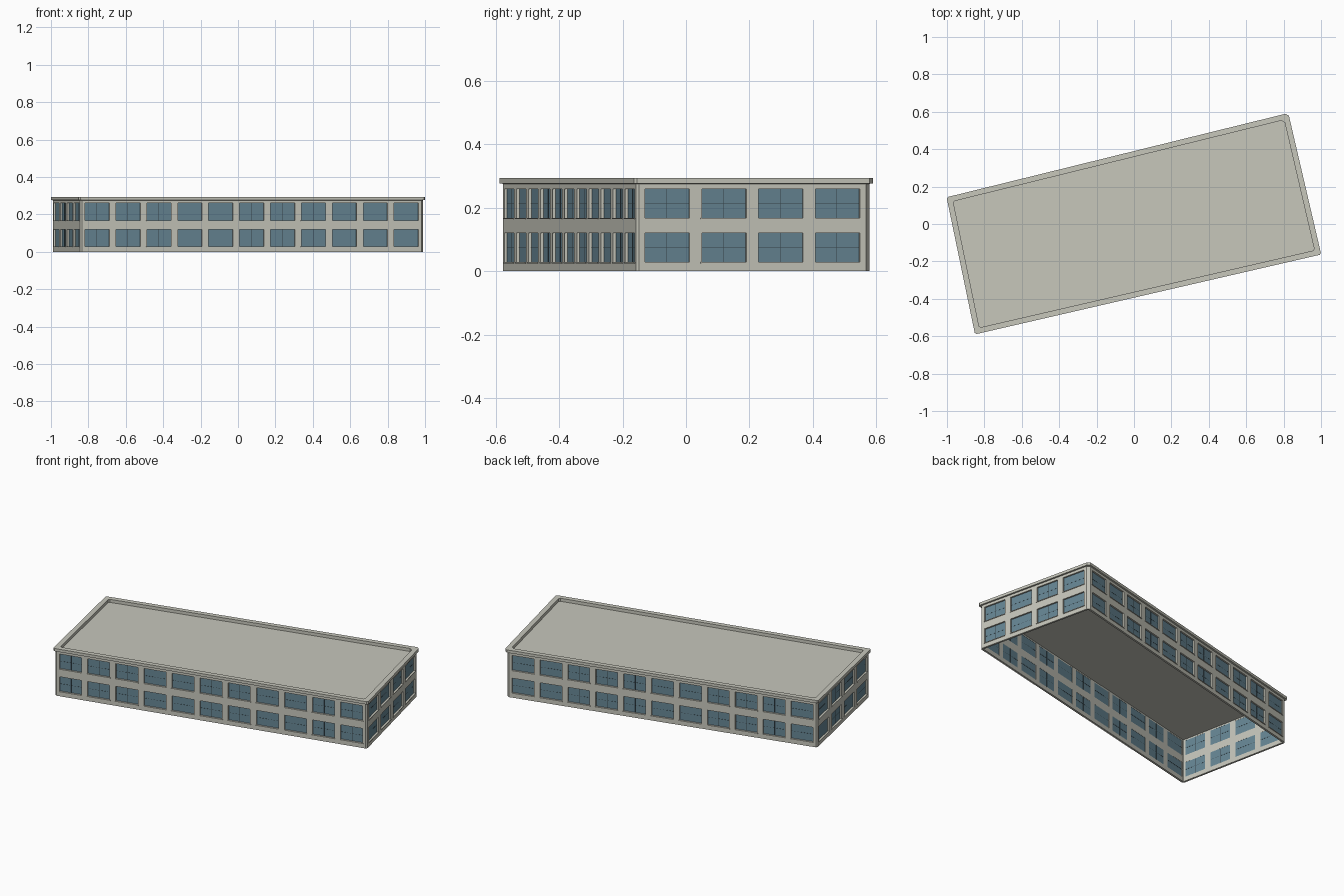
import bpy
import bmesh
from mathutils import Matrix, Vector

cube = bpy.data.objects.get("Cube")
if cube:
    bpy.data.objects.remove(cube, do_unlink=True)


def material(name, color):
    m = bpy.data.materials.new(name)
    m.use_nodes = True
    m.diffuse_color = color
    m.node_tree.nodes["Principled BSDF"].inputs["Base Color"].default_value = color
    return m


CONCRETE = material("pale concrete", (0.57, 0.57, 0.50, 1))
GLASS = material("blue grey glass", (0.133, 0.238, 0.296, 1))
DARK = material("dark glazing bar", (0.04, 0.06, 0.07, 1))

# Outer roof-edge corners, anticlockwise from the front left, and corner chamfers
CORNERS = [Vector(c) for c in
           ((-0.85, -0.59), (1.001, -0.163), (0.825, 0.593), (-1.002, 0.143))]
CHAMFERS = (0.008, 0.008, 0.015, 0.008)
BAYS = (11, 4, 11, 4)
LEVELS = (0, 0.027, 0.12, 0.166, 0.26, 0.277)
TOP = 0.294
ROOF = 0.275
WINDOW_SHARE = 0.785
WALL = 0.012


def outward(p, q):
    d = (q - p).normalized()
    return Vector((d.y, -d.x))


def footprint(inset):
    """Four-sided outline moved inward, then chamfered: two points per corner."""
    moved = []
    for i, p in enumerate(CORNERS):
        n1 = outward(CORNERS[i - 1], p)
        n2 = outward(p, CORNERS[(i + 1) % 4])
        moved.append(p - (n1 + n2) * inset / (1 + n1.dot(n2)))
    points = []
    for i, p in enumerate(moved):
        for other in (moved[i - 1], moved[(i + 1) % 4]):
            points.append(p + (other - p).normalized() * CHAMFERS[i])
    return points


def finish(name, bm, mat):
    bmesh.ops.remove_doubles(bm, verts=bm.verts, dist=0.00001)
    mesh = bpy.data.meshes.new(name)
    bm.to_mesh(mesh)
    bm.free()
    mesh.materials.append(mat)
    obj = bpy.data.objects.new(name, mesh)
    bpy.context.scene.collection.objects.link(obj)
    return obj


def quad(bm, p, q, z0, z1):
    bm.faces.new([bm.verts.new((v.x, v.y, z))
                  for v, z in ((p, z0), (q, z0), (q, z1), (p, z1))])


def box(bm, frame, center, size):
    bmesh.ops.create_cube(bm, size=1, matrix=frame @ Matrix.Translation(center)
                          @ Matrix.Diagonal((*size, 1)))


walls, glass, bars, sills = (bmesh.new() for _ in range(4))
outline = footprint(0.009)

for side, bays in enumerate(BAYS):
    # Plain chamfered corner
    a, p = outline[2 * side], outline[2 * side + 1]
    q = outline[(2 * side + 2) % 8]
    for z0, z1 in zip(LEVELS, LEVELS[1:]):
        quad(walls, a, p, z0, z1)

    # Wall grid with open windows on both floors
    length = (q - p).length
    pitch = length / bays
    width = pitch * WINDOW_SHARE
    gap = (pitch - width) / 2
    steps = [0]
    for k in range(bays):
        steps += [k * pitch + gap, (k + 1) * pitch - gap]
    steps.append(length)
    along = (q - p).normalized()
    for col, (s, t) in enumerate(zip(steps, steps[1:])):
        for row, (z0, z1) in enumerate(zip(LEVELS, LEVELS[1:])):
            if not (col % 2 and row % 2):
                quad(walls, p + along * s, p + along * t, z0, z1)
                continue
            # Window frame axes: x along the wall, y outward, z up
            n = outward(p, q)
            c = p + along * (s + t) / 2
            h = z1 - z0
            frame = Matrix(((along.x, n.x, 0, c.x), (along.y, n.y, 0, c.y),
                            (0, 0, 1, (z0 + z1) / 2), (0, 0, 0, 1)))
            box(glass, frame, (0, -0.0105, 0), (width, 0.002, h))
            box(bars, frame, (0, -0.0105, 0), (0.0015, 0.003, h))
            box(bars, frame, (0, -0.0105, 0), (width, 0.003, 0.0012))
            box(sills, frame, (0, -0.003, -h / 2), (width + 0.008, 0.012, 0.004))

wall_obj = finish("outer_walls", walls, CONCRETE)
solid = wall_obj.modifiers.new("wall thickness", "SOLIDIFY")
solid.thickness = WALL
solid.offset = -1
solid.use_even_offset = True
finish("window_glass", glass, GLASS)
finish("glazing_bars", bars, DARK)
finish("window_sills", sills, CONCRETE)

# Overhanging parapet ring
parapet = bmesh.new()
loops = []
for inset, z in ((0, LEVELS[-1]), (0, TOP), (0.03, TOP), (0.03, LEVELS[-1] - 0.004)):
    loops.append([parapet.verts.new((v.x, v.y, z)) for v in footprint(inset)])
for i, lower in enumerate(loops):
    upper = loops[(i + 1) % 4]
    for j in range(8):
        k = (j + 1) % 8
        parapet.faces.new((lower[j], lower[k], upper[k], upper[j]))
finish("parapet", parapet, CONCRETE)

# Flat roof slab
roof = bmesh.new()
face = roof.faces.new([roof.verts.new((v.x, v.y, ROOF)) for v in footprint(0.015)])
roof_obj = finish("roof_slab", roof, CONCRETE)
slab = roof_obj.modifiers.new("slab thickness", "SOLIDIFY")
slab.thickness = 0.006
slab.offset = -1
